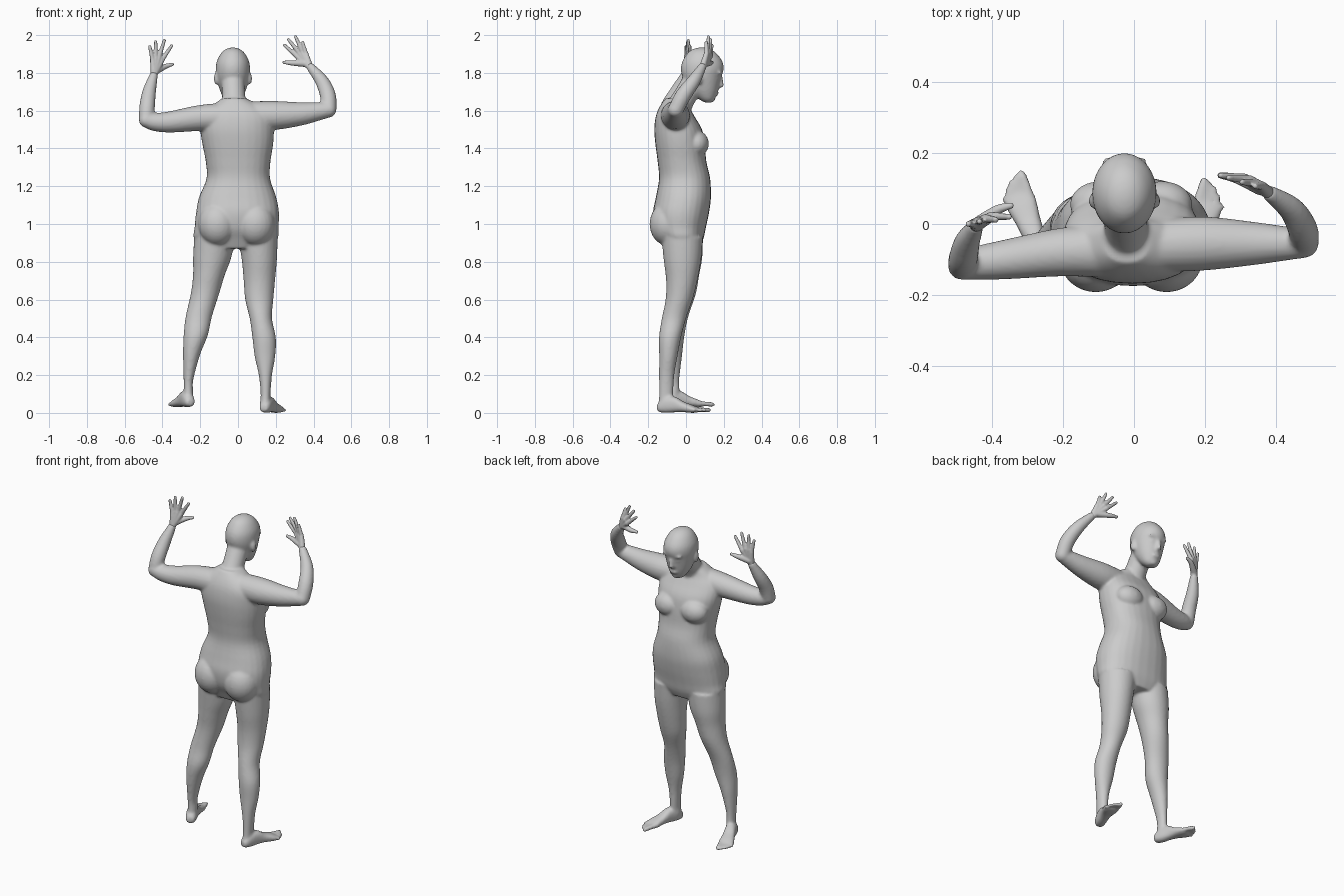
import bpy, bmesh, math
from mathutils import Vector, Matrix

SEG = 28


def spline(rows, steps=4):
    """Catmull-Rom interpolation of equal-length number rows."""
    out = []
    for i in range(len(rows) - 1):
        a, b, c, d = (rows[max(i - 1, 0)], rows[i], rows[i + 1],
                      rows[min(i + 2, len(rows) - 1)])
        for s in range(steps):
            t = s / steps
            out.append([0.5 * (2 * q + (r - p) * t + (2 * p - 5 * q + 4 * r - w) * t * t
                               + (3 * q - p - 3 * r + w) * t ** 3)
                        for p, q, r, w in zip(a, b, c, d)])
    return out + [list(rows[-1])]


def skin(bm, rings):
    loops = [[bm.verts.new(p) for p in ring] for ring in rings]
    for a, b in zip(loops, loops[1:]):
        for i in range(len(a)):
            j = (i + 1) % len(a)
            bm.faces.new((a[i], a[j], b[j], b[i]))
    bm.faces.new(loops[0][::-1])
    bm.faces.new(loops[-1])


def ring(c, u, v, power=1.0):
    pts = []
    for i in range(SEG):
        a = 2 * math.pi * i / SEG
        co, si = math.cos(a), math.sin(a)
        pts.append(c + u * math.copysign(abs(co) ** power, co)
                   + v * math.copysign(abs(si) ** power, si))
    return pts


def stack(bm, rows, power=1.0):
    """Horizontal sections: z, x min, x max, y min, y max (bottom to top)."""
    skin(bm, [ring(Vector(((x0 + x1) / 2, (y0 + y1) / 2, z)),
                   Vector(((x1 - x0) / 2, 0, 0)), Vector((0, (y1 - y0) / 2, 0)), power)
              for z, x0, x1, y0, y1 in spline(rows)])


def ball(bm, c, r):
    m = Matrix.Translation(c) @ Matrix.Diagonal((*r, 1))
    bmesh.ops.create_uvsphere(bm, u_segments=24, v_segments=16, radius=1, matrix=m)


def tube(bm, rows):
    """Round-ended tube through x, y, z, radius points."""
    rows = spline(rows)
    pts = [Vector(r[:3]) for r in rows]
    u, prev, rings = None, None, []
    for i, p in enumerate(pts):
        t = (pts[min(i + 1, len(pts) - 1)] - pts[max(i - 1, 0)]).normalized()
        if u is None:
            u = t.orthogonal().normalized()
        else:
            u = prev.rotation_difference(t) @ u
        prev = t
        rings.append(ring(p, u * rows[i][3], t.cross(u) * rows[i][3]))
    skin(bm, rings)
    for k in (0, -1):
        ball(bm, pts[k], [rows[k][3]] * 3)


def finish(bm, name, voxel, smooth):
    bmesh.ops.recalc_face_normals(bm, faces=bm.faces)
    me = bpy.data.meshes.new(name)
    bm.to_mesh(me)
    bm.free()
    ob = bpy.data.objects.new(name, me)
    bpy.context.collection.objects.link(ob)
    rm = ob.modifiers.new("blend", 'REMESH')
    rm.mode, rm.voxel_size, rm.use_smooth_shade = 'VOXEL', voxel, True
    sm = ob.modifiers.new("soften", 'SMOOTH')
    sm.factor, sm.iterations = 0.5, smooth


body = bmesh.new()

# trunk
stack(body, [(.87, -.16, .13, -.11, .07), (.92, -.232, .208, -.135, .092),
             (.98, -.23, .214, -.165, .105), (1.06, -.222, .217, -.175, .122),
             (1.14, -.207, .203, -.16, .132), (1.24, -.167, .17, -.143, .128),
             (1.33, -.171, .172, -.15, .108), (1.42, -.188, .186, -.162, .1),
             (1.50, -.2, .19, -.168, .085), (1.57, -.19, .18, -.16, .045),
             (1.62, -.145, .125, -.14, .02), (1.665, -.085, .045, -.11, .02)], 0.88)
for s in (-1, 1):
    # buttocks and chest
    ball(body, (s * .1 - .008, -.095, 1.0), (.103, .098, .115))
    ball(body, (s * .088 - .008, .055, 1.425), (.085, .066, .07))

# legs
stack(body, [(.06, -.29, -.235, -.105, -.04), (.12, -.288, -.238, -.1, -.035),
             (.18, -.288, -.236, -.105, -.035), (.31, -.291, -.2, -.125, -.02),
             (.41, -.288, -.16, -.13, -.008), (.51, -.277, -.138, -.11, .012),
             (.63, -.25, -.1, -.1, .052), (.73, -.238, -.07, -.108, .07),
             (.82, -.238, -.036, -.118, .086), (.93, -.232, -.015, -.13, .09)])
stack(body, [(.05, .115, .172, -.145, -.075), (.1, .12, .172, -.143, -.068),
             (.2, .11, .18, -.143, -.062), (.3, .088, .197, -.142, -.045),
             (.4, .076, .2, -.143, -.026), (.5, .062, .18, -.128, .0),
             (.6, .038, .187, -.108, .035), (.7, .03, .196, -.105, .06),
             (.81, .02, .206, -.118, .08), (.93, .0, .21, -.13, .09)])

# feet
def foot(heel, toe, z0, side):
    h, d = Vector((*heel, 0)), Vector((*toe, 0)) - Vector((*heel, 0))
    w = Vector((d.y, -d.x, 0)).normalized() * side  # towards the little toe
    rows = [(0, .018, .01, .045), (.06, .028, .003, .06), (.2, .032, 0, .085),
            (.38, .032, .003, .085), (.55, .036, .004, .06),
            (.74, .044, 0, .042), (.86, .042, .002, .028)]
    skin(body, [ring(h + d * t + Vector((0, 0, z0 + (b + c) / 2)), w * hw,
                     Vector((0, 0, (c - b) / 2)), .8) for t, hw, b, c in spline(rows)])
    for k in range(5):
        r = .013 if k == 0 else .0095
        a = h + d * .8 + w * (-.03 + .016 * k)
        b = h + d * (1.06 - .012 * k * k) + w * (-.031 + .0175 * k)
        tube(body, [(a.x, a.y, z0 + .02, r), (b.x, b.y, z0 + .014, r)])


foot((-.25, -.115), (-.34, .115), .03, -1)
foot((.135, -.15), (.222, .095), .0, 1)

# arms
tube(body, [(.08, -.06, 1.575, .075), (.2, -.055, 1.575, .076), (.33, -.055, 1.583, .062),
            (.43, -.055, 1.597, .048), (.48, -.055, 1.605, .041)])
tube(body, [(.48, -.053, 1.605, .041), (.476, -.015, 1.68, .042),
            (.445, .04, 1.755, .036), (.385, .085, 1.83, .023)])
tube(body, [(-.1, -.075, 1.565, .075), (-.21, -.08, 1.56, .068), (-.36, -.1, 1.54, .056),
            (-.44, -.11, 1.54, .048), (-.485, -.118, 1.55, .04)])
tube(body, [(-.485, -.115, 1.552, .04), (-.481, -.095, 1.62, .041),
            (-.47, -.05, 1.70, .036), (-.447, -.008, 1.785, .023)])

# neck and head
HX = -.027
tube(body, [(-.02, -.06, 1.58, .075), (-.022, -.015, 1.66, .062), (HX, .045, 1.76, .062)])
stack(body, [(z, HX - w, HX + w, a, b) for z, w, a, b in
             [(1.643, .022, .1, .135), (1.66, .045, .07, .152), (1.70, .066, .025, .168),
              (1.74, .079, -.002, .178), (1.78, .088, -.02, .187), (1.82, .091, -.027, .2),
              (1.86, .086, -.02, .193), (1.90, .066, .004, .165), (1.923, .042, .03, .135),
              (1.934, .015, .065, .1)]])

# face and ears
tube(body, [(HX, .182, 1.785, .01), (HX, .186, 1.755, .012), (HX, .186, 1.735, .015)])
ball(body, (HX, .16, 1.692), (.028, .014, .011))
ball(body, (HX, .135, 1.658), (.026, .018, .015))
for s in (-1, 1):
    ball(body, (HX + s * .036, .178, 1.8), (.028, .012, .009))
    ball(body, (HX + s * .034, .166, 1.772), (.016, .012, .009))
    ball(body, (HX + s * .09, .065, 1.77), (.011, .02, .034))

finish(body, "body", .008, 5)


# hands
def hand(name, wrist, knuckles, tips, thumb):
    bm = bmesh.new()
    for k, t in zip(knuckles, tips):
        tube(bm, [(*wrist, .018), (*k, .0135)])
        mid = (Vector(k) + Vector(t)) / 2
        tube(bm, [(*k, .0125), (*mid, .0105), (*t, .0085)])
    tube(bm, [(*p, r) for p, r in zip(thumb, (.019, .014, .009))])
    finish(bm, name, .0045, 3)


hand("right_hand", (.38, .088, 1.832),
     [(.31, .13, 1.89), (.325, .125, 1.905), (.342, .116, 1.908), (.36, .108, 1.9)],
     [(.245, .137, 1.947), (.267, .13, 1.977), (.305, .118, 1.991), (.342, .107, 1.962)],
     [(.355, .1, 1.85), (.29, .128, 1.852), (.243, .137, 1.856)])
hand("left_hand", (-.445, -.005, 1.79),
     [(-.4, .022, 1.872), (-.418, .015, 1.884), (-.436, .009, 1.882), (-.452, .002, 1.868)],
     [(-.352, .02, 1.943), (-.39, .012, 1.972), (-.436, .007, 1.966), (-.467, 0, 1.94)],
     [(-.435, .005, 1.81), (-.385, .04, 1.834), (-.347, .052, 1.845)])
